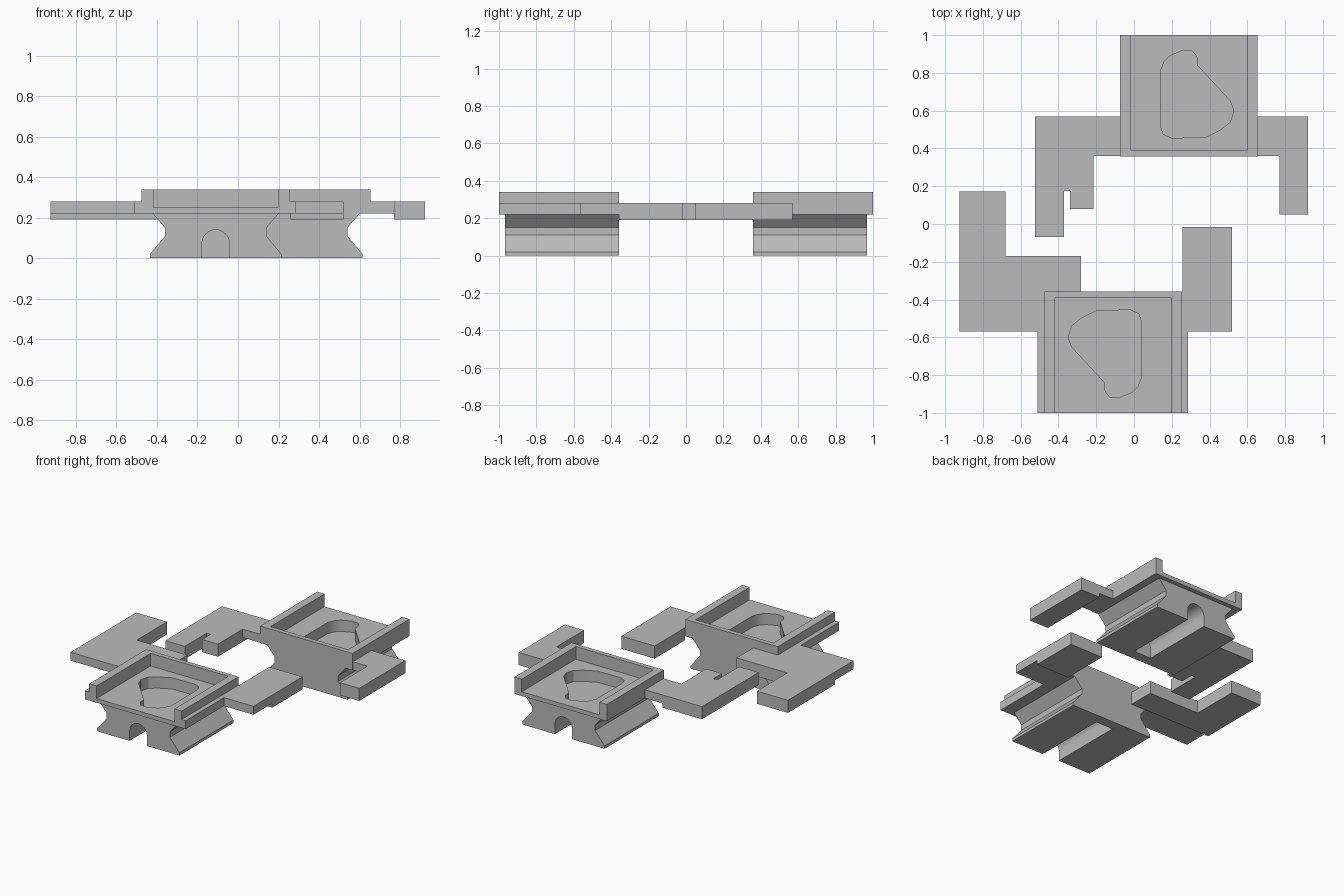
import bpy, bmesh, math
from mathutils import Vector

cube = bpy.data.objects.get("Cube")
if cube:
    bpy.data.objects.remove(cube)

grey = bpy.data.materials.new("plain_grey")
grey.use_nodes = True
grey.diffuse_color = (0.5, 0.5, 0.5, 1)
grey.node_tree.nodes["Principled BSDF"].inputs["Base Color"].default_value = (0.5, 0.5, 0.5, 1)


def prism(name, points, low, high, axis="z"):
    """Extrude a flat outline along z, or an x-z outline along y."""
    bm = bmesh.new()
    place = (lambda a, b: (a, b, low)) if axis == "z" else (lambda a, b: (a, low, b))
    face = bm.faces.new([bm.verts.new(place(a, b)) for a, b in points])
    grown = bmesh.ops.extrude_face_region(bm, geom=[face])["geom"]
    shift = Vector((0, 0, high - low)) if axis == "z" else Vector((0, high - low, 0))
    bmesh.ops.translate(bm, vec=shift, verts=[v for v in grown if isinstance(v, bmesh.types.BMVert)])
    bmesh.ops.recalc_face_normals(bm, faces=bm.faces)
    mesh = bpy.data.meshes.new(name)
    bm.to_mesh(mesh)
    bm.free()
    mesh.materials.append(grey)
    obj = bpy.data.objects.new(name, mesh)
    bpy.context.collection.objects.link(obj)
    return obj


def box(name, x0, x1, y0, y1, z0, z1):
    return prism(name, [(x0, y0), (x1, y0), (x1, y1), (x0, y1)], z0, z1)


def cut(obj, cutter):
    mod = obj.modifiers.new("cut", "BOOLEAN")
    mod.operation, mod.solver, mod.object = "DIFFERENCE", "EXACT", cutter
    bpy.context.view_layer.update()
    graph = bpy.context.evaluated_depsgraph_get()
    mesh = bpy.data.meshes.new_from_object(obj.evaluated_get(graph))
    obj.modifiers.clear()
    obj.data = mesh


PLATE, FLOOR, ARM_TOP, RIM, ARM_LOW = 0.22, 0.25, 0.28, 0.34, 0.19
half_stem = [(0.325, 0), (0.325, 0.02), (0.25, 0.11), (0.25, 0.15), (0.31, PLATE)]
stem_profile = half_stem + [(-x, z) for x, z in reversed(half_stem)]
arch = [(-0.068, -0.02), (0.068, -0.02)] + [
    (0.068 * math.cos(math.pi * i / 16), 0.072 + 0.068 * math.sin(math.pi * i / 16)) for i in range(17)]
pocket = [(-0.15, 0.13), (-0.13, 0.18), (-0.1, 0.21), (-0.03, 0.24), (0.02, 0.235), (0.045, 0.2),
          (0.045, 0.16), (0.22, -0.03), (0.238, -0.08), (0.22, -0.14), (0.17, -0.18),
          (0.09, -0.22), (-0.09, -0.225), (-0.135, -0.205), (-0.15, -0.16)]
walls = [(-0.365, 0.357), (0.365, 0.357), (0.365, 1), (0.307, 1),
         (0.307, 0.39), (-0.307, 0.39), (-0.307, 1), (-0.365, 1)]

# The two blocks are the same shape, one turned half way round
for side, s, cx in (("back", 1, 0.29), ("front", -1, -0.11)):
    def turn(points, dy=0):
        return [(cx + s * x, s * (y + dy)) for x, y in points]

    stem = prism(side + "_stem", [(cx + x, z) for x, z in stem_profile], s * 0.357, s * 0.968, "y")
    floor = prism(side + "_tray_floor",
                  turn([(-0.32, 0.37), (0.32, 0.37), (0.32, 1), (-0.32, 1)]), PLATE, FLOOR)
    prism(side + "_tray_walls", turn(walls), PLATE, RIM)

    # Blind arched tunnel and shallow rounded pocket
    tunnel_cutter = prism("tunnel_cutter", [(cx + x, z) for x, z in arch], s * 0.43, s * 1.1, "y")
    pocket_cutter = prism("pocket_cutter", turn(pocket, 0.68), 0.17, 0.4)
    cut(stem, tunnel_cutter)
    cut(stem, pocket_cutter)
    cut(floor, pocket_cutter)
    for cutter in (tunnel_cutter, pocket_cutter):
        bpy.data.objects.remove(cutter)
    for part in (stem, floor):
        bpy.ops.object.select_all(action="DESELECT")
        part.select_set(True)
        bpy.context.view_layer.objects.active = part
        bpy.ops.object.shade_smooth_by_angle(angle=math.radians(25))

# Narrow side ledges of the front block
box("front_right_ledge", -0.51, -0.475, -1, -0.357, PLATE, ARM_TOP)
box("front_left_ledge", 0.255, 0.287, -1, -0.357, PLATE, ARM_TOP)

# Thin bridges that join the arms to the blocks
box("front_right_bridge", -0.925, -0.51, -0.568, -0.357, PLATE, ARM_TOP)
box("front_left_bridge", 0.287, 0.52, -0.568, -0.357, PLATE, ARM_TOP)
box("back_left_bridge", 0.655, 0.77, 0.36, 0.57, PLATE, ARM_TOP)
box("back_right_bridge", -0.215, -0.075, 0.36, 0.57, PLATE, ARM_TOP)

# Thick arm ends
box("front_left_arm", 0.258, 0.52, -0.357, -0.015, ARM_LOW, ARM_TOP)
box("back_left_arm", 0.77, 0.922, 0.05, 0.57, ARM_LOW, ARM_TOP)
prism("front_right_arm", [(-0.925, -0.357), (-0.28, -0.357), (-0.28, -0.17), (-0.68, -0.17),
                          (-0.68, 0.172), (-0.925, 0.172)], ARM_LOW, ARM_TOP)
prism("back_right_arm", [(-0.525, 0.57), (-0.215, 0.57), (-0.215, 0.08), (-0.34, 0.08),
                         (-0.34, 0.175), (-0.37, 0.175), (-0.37, -0.07), (-0.525, -0.07)],
      ARM_LOW, ARM_TOP)
